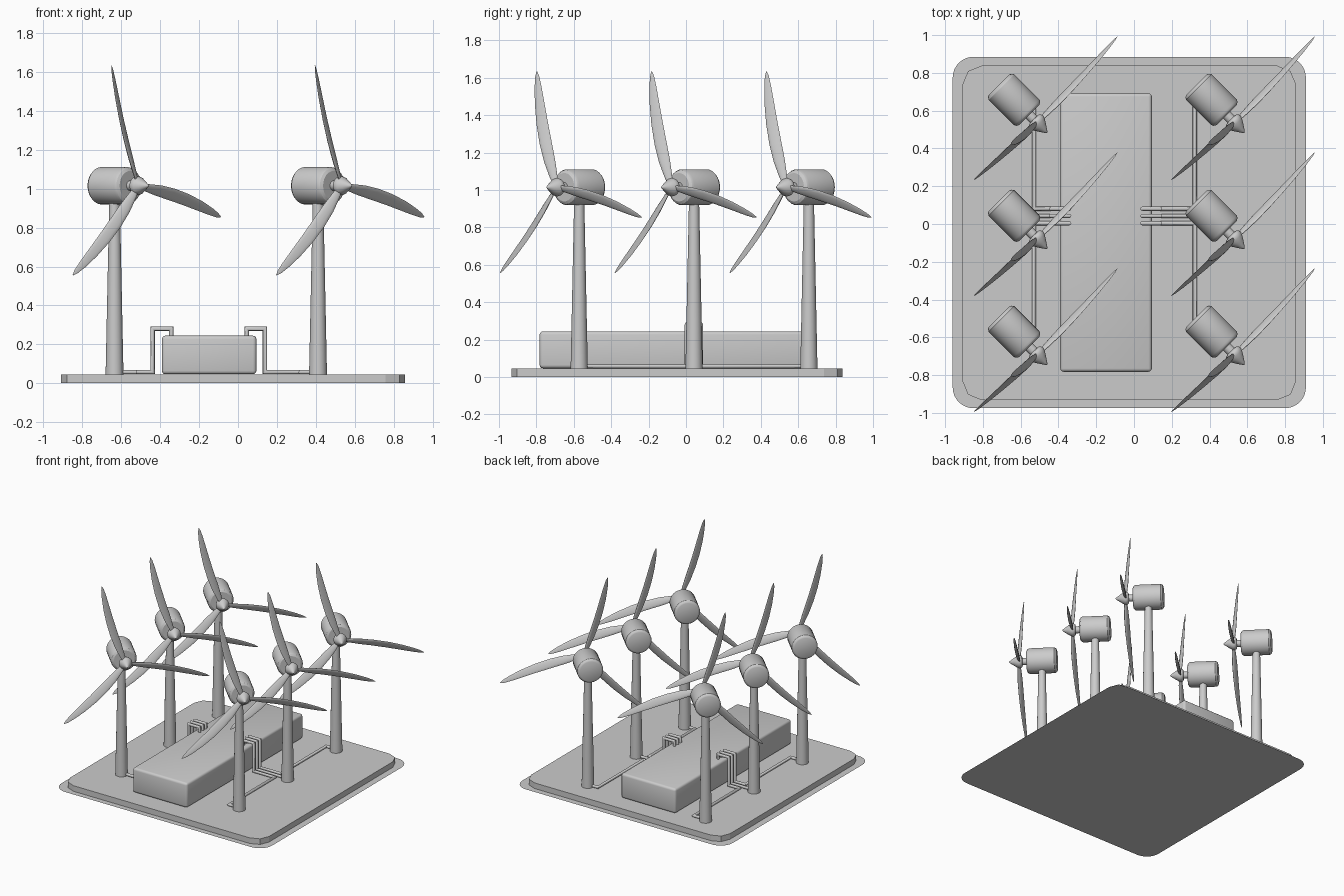
import bpy, bmesh, math
from mathutils import Vector

if "Cube" in bpy.data.objects:
    bpy.data.objects.remove(bpy.data.objects["Cube"])

PI = math.pi


def mesh_from(bm, name, angle=35):
    bmesh.ops.remove_doubles(bm, verts=bm.verts, dist=1e-5)
    bmesh.ops.recalc_face_normals(bm, faces=bm.faces)
    me = bpy.data.meshes.new(name)
    bm.to_mesh(me)
    bm.free()
    me.shade_smooth()
    me.set_sharp_from_angle(angle=math.radians(angle))
    return me


def place(me, name, loc=(0, 0, 0), rot=0):
    ob = bpy.data.objects.new(name, me)
    ob.location = loc
    ob.rotation_euler[2] = rot
    bpy.context.collection.objects.link(ob)
    return ob


def loft(bm, rings):
    """Skin a list of point rings and cap both ends."""
    vs = [[bm.verts.new(p) for p in r] for r in rings]
    n = len(vs[0])
    for a, b in zip(vs, vs[1:]):
        for i in range(n):
            j = (i + 1) % n
            bm.faces.new((a[i], a[j], b[j], b[i]))
    bm.faces.new(vs[0])
    bm.faces.new(vs[-1])


def lathe(bm, profile, axis, n=32):
    """Revolve (position along axis, radius) pairs about x or z."""
    rings = []
    for p, r in profile:
        ring = []
        for k in range(n):
            c, s = r * math.cos(2 * PI * k / n), r * math.sin(2 * PI * k / n)
            ring.append((p, c, s) if axis == 'x' else (c, s, p))
        rings.append(ring)
    loft(bm, rings)


def rounded_rect(x0, x1, y0, y1, r, seg, z):
    pts = []
    corners = [(x1 - r, y1 - r), (x0 + r, y1 - r), (x0 + r, y0 + r), (x1 - r, y0 + r)]
    for q, (cx, cy) in enumerate(corners):
        for k in range(seg + 1):
            a = PI / 2 * (q + k / seg)
            pts.append((cx + r * math.cos(a), cy + r * math.sin(a), z))
    return pts


# Ground sheet (flat) and base slab
bm = bmesh.new()
bm.faces.new([bm.verts.new(p) for p in rounded_rect(-.96, .91, -.975, .885, .11, 8, 0)])
place(mesh_from(bm, "ground_sheet"), "ground_sheet")
bm = bmesh.new()
loft(bm, [rounded_rect(-.908, .858, -.932, .838, .1, 2, z) for z in (0.001, .046)])
place(mesh_from(bm, "base_slab", 20), "base_slab")

# Storage box with rounded edges
bm = bmesh.new()
bmesh.ops.create_cube(bm, size=1)
bmesh.ops.scale(bm, vec=(.485, 1.475, .198), verts=bm.verts)
bmesh.ops.bevel(bm, geom=bm.edges[:], offset=.018, segments=3, profile=.5, affect='EDGES')
place(mesh_from(bm, "storage_box", 40), "storage_box", (-.148, -.045, .146))

# Tower mesh
bm = bmesh.new()
lathe(bm, [(.045, .046), (.95, .027)], 'z', 24)
tower = mesh_from(bm, "tower")

# Generator housing mesh, lying along local x
bm = bmesh.new()
lathe(bm, [(-.113, .078), (-.108, .088), (-.096, .096),
           (.092, .096), (.104, .09), (.113, .076)], 'x')
housing = mesh_from(bm, "housing", 30)

# Hub mesh: shaft, rounded collar, nose cone
bm = bmesh.new()
lathe(bm, [(.105, .026), (.145, .026), (.147, .038), (.155, .046), (.168, .049),
           (.182, .045), (.205, .031), (.232, .013), (.242, .006), (.246, .001)], 'x', 24)
hub = mesh_from(bm, "hub", 40)

# Rotor mesh: three swept, pitched blades
bm = bmesh.new()
stations = [(.02, .030), (.07, .045), (.15, .062), (.25, .068), (.36, .065),
            (.47, .055), (.56, .040), (.615, .024), (.643, .004)]
for k in range(3):
    th = math.radians(105.5 + 120 * k)
    radial = Vector((0, math.cos(th), math.sin(th)))
    tangent = Vector((0, -math.sin(th), math.cos(th)))
    front = Vector((1, 0, 0))
    rings = []
    for s, chord in stations:
        f = s / .643
        beta = math.radians(32 - 10 * f)
        cd = tangent * math.cos(beta) + front * math.sin(beta)
        nd = front * math.cos(beta) - tangent * math.sin(beta)
        mid = radial * s + tangent * (.02 * math.sin(PI * f)) + front * (.172 - .023 * f * f)
        thick = chord * (.42 - .27 * min(1, f * 2))
        rings.append([mid + cd * (chord / 2 * math.cos(a)) + nd * (thick / 2 * math.sin(a))
                      for a in (2 * PI * i / 12 for i in range(12))])
    loft(bm, rings)
rotor = mesh_from(bm, "blades", 50)

# Six turbines in two columns of three
COLS = {"left": -.634, "right": .411}
ROWS = {"back": .657, "middle": .043, "front": -.571}
for cn, x in COLS.items():
    for rn, y in ROWS.items():
        tag = f"{cn}_{rn}"
        place(tower, "tower_" + tag, (x, y, 0))
        for me, nm in ((housing, "housing_"), (hub, "hub_"), (rotor, "blades_")):
            place(me, nm + tag, (x, y, 1.015), -PI / 4)


def pipe(path, name, r=.011, n=12):
    """Round pipe along a path with mitred corners."""
    pts = [Vector(p) for p in path]
    dirs = [(b - a).normalized() for a, b in zip(pts, pts[1:])]
    d = dirs[0]
    u = d.orthogonal().normalized()
    v = d.cross(u)
    offs = [u * r * math.cos(2 * PI * (i + .5) / n) + v * r * math.sin(2 * PI * (i + .5) / n)
            for i in range(n)]
    rings = [[pts[0] + o for o in offs]]
    for i in range(1, len(pts)):
        d = dirs[i - 1]
        e = dirs[min(i, len(dirs) - 1)]
        m = d + e
        cut = [o - d * (o.dot(m) / d.dot(m)) for o in offs]
        rings.append([pts[i] + o for o in cut])
        offs = [o - e * o.dot(e) for o in cut]
    bm = bmesh.new()
    loft(bm, rings)
    place(mesh_from(bm, name, 40), name)


# Pipes: tower -> trunk along y -> riser -> over and into the box top
RUNS = {"left": (-.53, -.438, -.343), "right": (.322, .138, .045)}
LANES = {"back": .081, "middle": .043, "front": .004}
for cn, (trunk, riser, drop) in RUNS.items():
    for rn, lane in LANES.items():
        x, y, z, top = COLS[cn], ROWS[rn], .058, .281
        path = [(x, y, z)]
        if rn != "middle":
            path += [(trunk, y, z), (trunk, lane, z)]
        path += [(riser, lane, z), (riser, lane, top), (drop, lane, top), (drop, lane, .23)]
        pipe(path, f"pipe_{cn}_{rn}")
